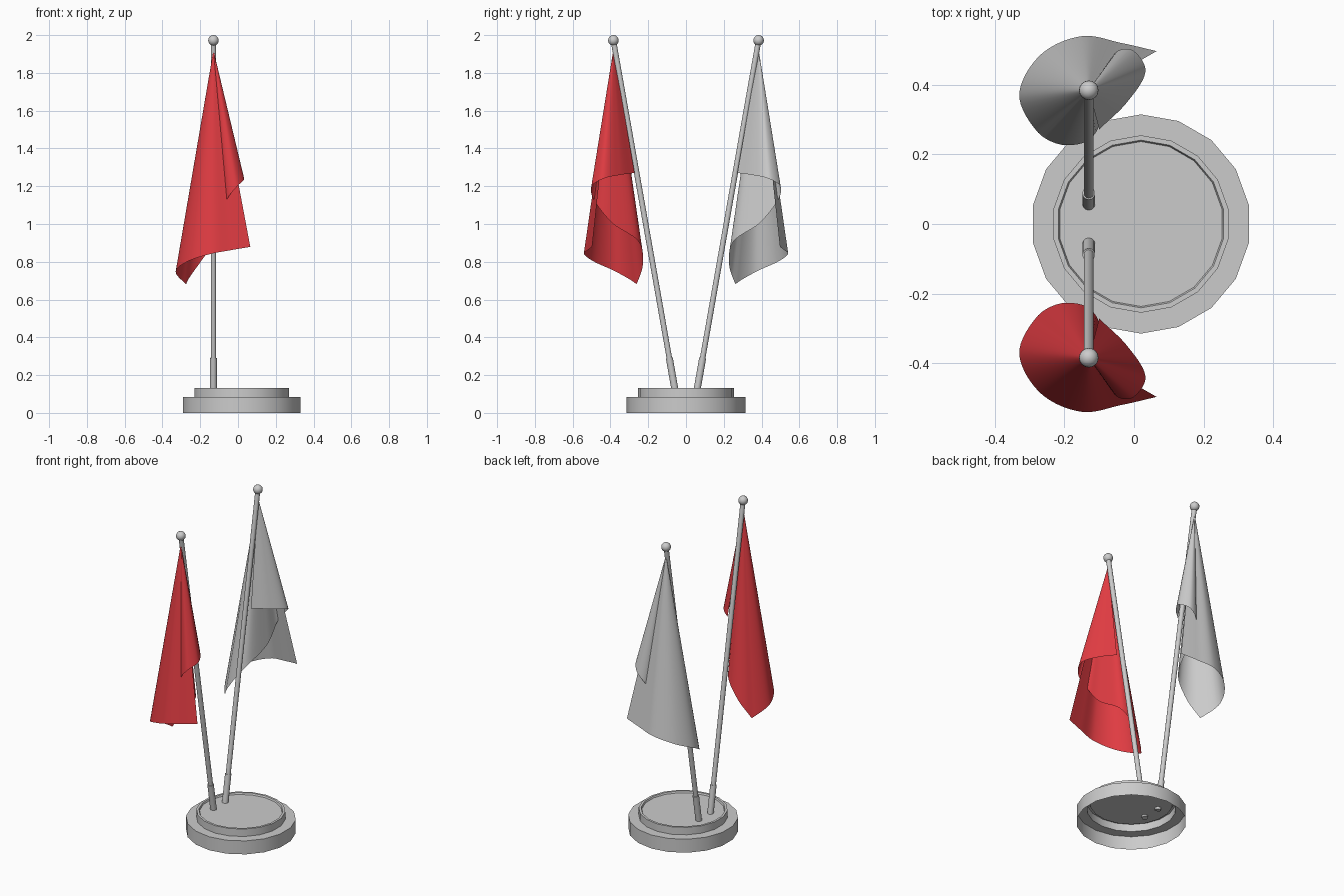
import bpy, bmesh, math
from mathutils import Vector

if "Cube" in bpy.data.objects:
    bpy.data.objects.remove(bpy.data.objects["Cube"])

red = bpy.data.materials.new("red_cloth")
red.diffuse_color = (0.75, 0.045, 0.055, 1)
red.use_nodes = True
red.node_tree.nodes["Principled BSDF"].inputs["Base Color"].default_value = red.diffuse_color


def finish(name, bm, angle=35, mat=None):
    bmesh.ops.recalc_face_normals(bm, faces=bm.faces)
    me = bpy.data.meshes.new(name)
    bm.to_mesh(me)
    bm.free()
    ob = bpy.data.objects.new(name, me)
    bpy.context.collection.objects.link(ob)
    if mat:
        me.materials.append(mat)
    bpy.ops.object.select_all(action='DESELECT')
    ob.select_set(True)
    bpy.context.view_layer.objects.active = ob
    bpy.ops.object.shade_smooth_by_angle(angle=math.radians(angle))
    return ob


def lathe(name, profile, n, centre):
    bm = bmesh.new()
    rings = []
    for r, z in profile:
        rings.append([bm.verts.new((centre[0] + r * math.cos(a), centre[1] + r * math.sin(a), z))
                      for a in (math.pi / 2 + 2 * math.pi * i / n for i in range(n))])
    for a, b in zip(rings, rings[1:]):
        for i in range(n):
            j = (i + 1) % n
            bm.faces.new((a[i], a[j], b[j], b[i]))
    bm.faces.new(rings[-1])
    return finish(name, bm)


def rod(name, a, b, r, sides=14):
    a, b = Vector(a), Vector(b)
    bm = bmesh.new()
    bmesh.ops.create_cone(bm, cap_ends=True, segments=sides, radius1=r, radius2=r, depth=(b - a).length)
    rot = (b - a).to_track_quat('Z', 'Y').to_matrix()
    for v in bm.verts:
        v.co = rot @ v.co + (a + b) / 2
    return finish(name, bm)


def spline(keys, t):
    # smooth interpolation through (parameter, x, y) keys
    k = 0
    while k < len(keys) - 2 and t > keys[k + 1][0]:
        k += 1

    def slope(i, c):
        lo, hi = keys[max(i - 1, 0)], keys[min(i + 1, len(keys) - 1)]
        return (hi[c] - lo[c]) / (hi[0] - lo[0])
    p, q = keys[k], keys[k + 1]
    h = q[0] - p[0]
    u = (t - p[0]) / h
    return [(2*u**3 - 3*u**2 + 1) * p[c] + (u**3 - 2*u**2 + u) * h * slope(k, c)
            + (3*u**2 - 2*u**3) * q[c] + (u**3 - u**2) * h * slope(k + 1, c) for c in (1, 2)]


# Stepped hollow base with a shallow rim
lathe("base", [(0.315, 0), (0.315, 0.085), (0.255, 0.085), (0.255, 0.132),
               (0.241, 0.132), (0.237, 0.122)], 18, (0.02, 0))

# Flag: a rectangle hung from its upper corner, rolled as a cone of straight rays.
# Keys give the ray angle on the flat flag and where that ray meets the hem in plan.
HOIST, FLY = 0.66, 1.065
APEX = Vector((-0.13, -0.385, 1.92))
corner = math.degrees(math.atan2(HOIST, FLY))
hem = [(0, 0.065, -0.497), (6, -0.035, -0.52), (12.5, -0.15, -0.54), (20, -0.27, -0.485),
       (26.5, -0.33, -0.37), (corner, -0.275, -0.262), (35.5, -0.2, -0.227), (40.5, -0.115, -0.255),
       (46, -0.07, -0.39), (55, -0.06, -0.485), (63, -0.005, -0.5), (70, 0.033, -0.44),
       (80, -0.02, -0.35), (90, -0.1, -0.272)]


def flag(name, side, mat):
    bm = bmesh.new()
    angles = [corner * i / 40 for i in range(40)] + \
             [corner + (90 - corner) * i / 70 for i in range(71)]
    steps = 24
    rows = []
    for a in angles:
        x, y = spline(hem, a)
        r = FLY / math.cos(math.radians(a)) if a < corner else HOIST / math.sin(math.radians(a))
        d = Vector((x - APEX.x, y - APEX.y, 0))
        d.z = -math.sqrt(r * r - d.length_squared)
        row = []
        for j in range(steps + 1):
            p = APEX + d * (0.01 + 0.99 * j / steps)
            row.append(bm.verts.new((p.x, p.y * -side, p.z)))
        rows.append(row)
    for a, b in zip(rows, rows[1:]):
        for j in range(steps):
            bm.faces.new((a[j], a[j + 1], b[j + 1], b[j]))
    return finish(name, bm, 60, mat)


# Two leaning poles with sleeves, finial balls and flags
for side, tag, mat in ((-1, "front", red), (1, "back", None)):
    def at(z):
        return (-0.13, side * (0.06 + 0.325 * (z - 0.13) / 1.845), z)
    rod(tag + "_sleeve", at(0.11), at(0.29), 0.0185)
    rod(tag + "_pole", at(0.11), at(1.96), 0.0145)
    bm = bmesh.new()
    bmesh.ops.create_uvsphere(bm, u_segments=16, v_segments=10, radius=0.028)
    bmesh.ops.translate(bm, verts=bm.verts, vec=at(1.972))
    finish(tag + "_finial", bm)
    flag(tag + "_flag", side, mat)
